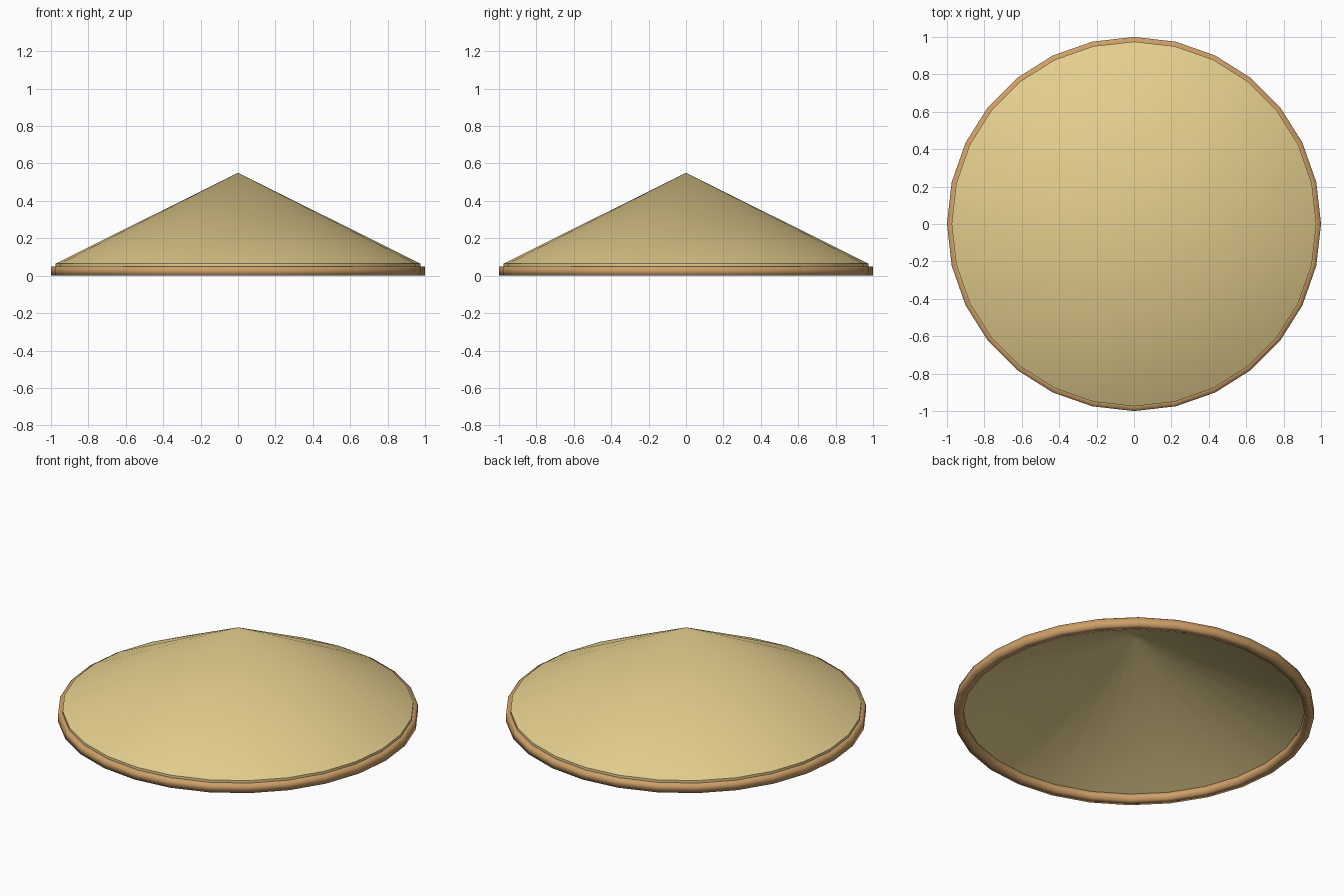
import bpy, bmesh
from math import cos, sin, pi

if "Cube" in bpy.data.objects:
    bpy.data.objects.remove(bpy.data.objects["Cube"])

SIDES = 28


def lathe(name, profile, color, closed_loop):
    """Revolve (radius, z) points round z; radius 0 gives a pole."""
    bm = bmesh.new()
    rings = []
    for r, z in profile:
        if r == 0:
            rings.append([bm.verts.new((0, 0, z))] * SIDES)
        else:
            rings.append([bm.verts.new((r * cos(2 * pi * i / SIDES), r * sin(2 * pi * i / SIDES), z))
                          for i in range(SIDES)])
    pairs = list(zip(rings, rings[1:]))
    if closed_loop:
        pairs.append((rings[-1], rings[0]))
    for a, b in pairs:
        for i in range(SIDES):
            j = (i + 1) % SIDES
            bm.faces.new(dict.fromkeys((a[i], a[j], b[j], b[i])))
    bmesh.ops.recalc_face_normals(bm, faces=bm.faces)
    for f in bm.faces:
        f.smooth = True
    me = bpy.data.meshes.new(name)
    bm.to_mesh(me)
    bm.free()
    mat = bpy.data.materials.new(name + "_color")
    mat.diffuse_color = color
    mat.use_nodes = True
    mat.node_tree.nodes["Principled BSDF"].inputs["Base Color"].default_value = mat.diffuse_color
    me.materials.append(mat)
    ob = bpy.data.objects.new(name, me)
    bpy.context.collection.objects.link(ob)
    return ob


# Thin straw cone: outer skin, short lip, inner skin with a small flat peak
cone = lathe("straw_cone", [(0, 0.55), (0.975, 0.065), (0.975, 0.03), (0.03, 0.505), (0, 0.505)],
             (0.78, 0.62, 0.27, 1), False)
bpy.context.view_layer.objects.active = cone
cone.select_set(True)
bpy.ops.object.shade_smooth_by_angle(angle=0.6)

# Square-section rim band
lathe("rim_band", [(0.95, 0), (1, 0), (1, 0.05), (0.95, 0.05)], (0.62, 0.35, 0.14, 1), True)
